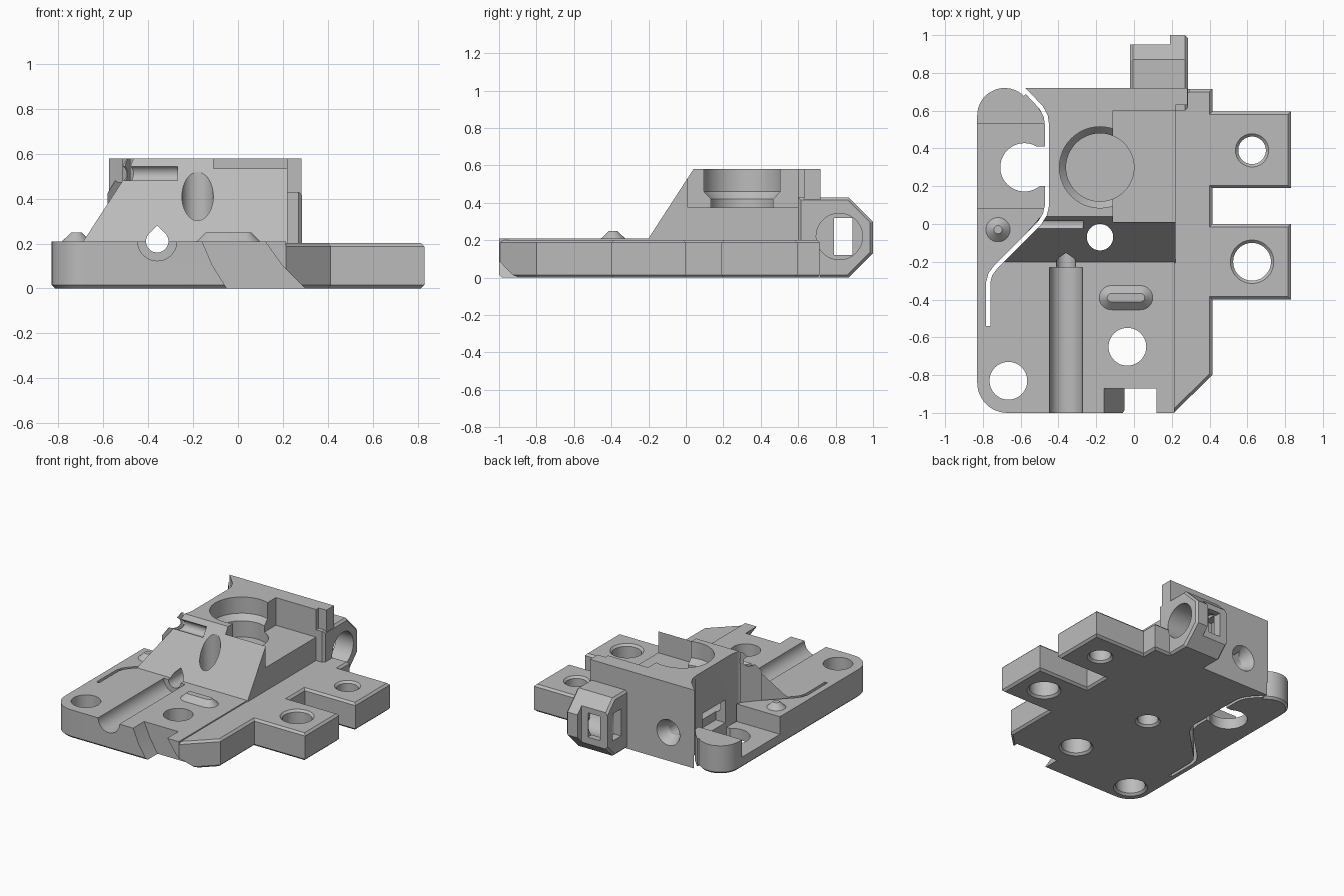
import bpy
import bmesh
import math
from mathutils import Vector

cube = bpy.data.objects.get("Cube")
if cube:
    bpy.data.objects.remove(cube)

grey = bpy.data.materials.new("light grey")
grey.use_nodes = True
grey.diffuse_color = (0.5, 0.5, 0.5, 1)
grey.node_tree.nodes["Principled BSDF"].inputs["Base Color"].default_value = (0.5, 0.5, 0.5, 1)


def place(u, v, w, axis):
    return {"x": (w, u, v), "y": (u, w, v), "z": (u, v, w)}[axis]


def loft(name, rings, bevel_ends=(), bevel=0.015):
    """Skin equal rings of points and cap both ends; optionally chamfer the caps."""
    bm = bmesh.new()
    loops = [[bm.verts.new(p) for p in ring] for ring in rings]
    n = len(loops[0])
    for a, b in zip(loops, loops[1:]):
        for i in range(n):
            bm.faces.new((a[i], a[(i + 1) % n], b[(i + 1) % n], b[i]))
    caps = [bm.faces.new(loops[0]), bm.faces.new(loops[-1])]
    bmesh.ops.recalc_face_normals(bm, faces=bm.faces[:])
    edges = {e for k in bevel_ends for e in caps[k].edges}
    if edges:
        bmesh.ops.bevel(bm, geom=list(edges), offset=bevel, segments=1, affect='EDGES')
    mesh = bpy.data.meshes.new(name)
    bm.to_mesh(mesh)
    bm.free()
    mesh.materials.append(grey)
    obj = bpy.data.objects.new(name, mesh)
    bpy.context.collection.objects.link(obj)
    return obj


def prism(name, pts, axis, lo, hi, **kw):
    return loft(name, [[place(u, v, w, axis) for u, v in pts] for w in (lo, hi)], **kw)


def arc(cx, cy, r, start, end, steps):
    angles = [math.radians(start + (end - start) * i / steps) for i in range(steps + 1)]
    return [(cx + r * math.cos(a), cy + r * math.sin(a)) for a in angles]


def lathe(name, cu, cv, profile, axis):
    """Stack circles given as (radius, position along the axis)."""
    return loft(name, [[place(u, v, w, axis) for u, v in arc(cu, cv, r, 0, 360, 48)[:-1]]
                       for r, w in profile])


def box(name, x, y, z):
    return prism(name, [(x[0], y[0]), (x[1], y[0]), (x[1], y[1]), (x[0], y[1])], "z", *z)


def combine(target, tool, operation):
    mod = target.modifiers.new("combine", 'BOOLEAN')
    mod.operation = operation
    mod.solver = 'EXACT'
    mod.object = tool
    graph = bpy.context.evaluated_depsgraph_get()
    graph.update()
    mesh = bpy.data.meshes.new_from_object(target.evaluated_get(graph))
    target.modifiers.clear()
    target.data = mesh
    bpy.data.objects.remove(tool)


def ribbon(name, path, half, lo, hi):
    """Constant-width wall following a plan path."""
    pts = [Vector(p) for p in path]
    left, right = [], []
    for i, p in enumerate(pts):
        d0 = (p - pts[i - 1]).normalized() if i else (pts[1] - p).normalized()
        d1 = (pts[i + 1] - p).normalized() if i < len(pts) - 1 else d0
        d = (d0 + d1).normalized()
        side = Vector((-d.y, d.x)) * half / d.dot(d0)
        left.append(tuple(p + side))
        right.append(tuple(p - side))
    return prism(name, left + right[::-1], "z", lo, hi)


# Base plate with rounded front corner and rear lobe
outline = (arc(-0.67, -0.84, 0.16, 180, 270, 12) + [(0.215, -1), (0.215, 0.715), (-0.55, 0.715)]
           + arc(-0.685, 0.575, 0.145, 45, 180, 16))
body = prism("mounting_body", outline, "z", 0, 0.21, bevel_ends=(0,))

# Right strip with its two tabs
strip = [(0.1, -1), (0.21, -1), (0.415, -0.8), (0.415, -0.4), (0.83, -0.4), (0.83, 0),
         (0.415, 0), (0.415, 0.19), (0.83, 0.19), (0.83, 0.595), (0.415, 0.595),
         (0.415, 0.715), (0.1, 0.715)]
combine(body, prism("tab_strip", strip, "z", 0, 0.202, bevel_ends=(0, 1)), 'UNION')

# Raised block with sloping front
plan = [(-0.575, 0.72), (-0.46, 0.54), (-0.46, 0.08), (-0.77, -0.28), (0.22, -0.28),
        (0.22, 0.63), (0.283, 0.63), (0.283, 0.72)]
block = prism("raised_block", plan, "z", 0.1, 0.58)
slope = [(-0.239, 0.15), (0.118, 0.7), (-0.6, 0.7), (-0.6, 0.15)]
combine(block, prism("slope_cutter", slope, "x", -1, 1), 'DIFFERENCE')
combine(body, block, 'UNION')
rear = [(-0.57, 0.72), (0.283, 0.72), (0.283, 0.65), (-0.53, 0.65)]
combine(body, prism("rear_wall", rear, "z", 0, 0.3), 'UNION')

# Rear bracket
side = [(0.6, 0), (0.87, 0), (1, 0.13), (1, 0.3), (0.87, 0.43), (0.6, 0.43)]
bracket = prism("rear_bracket", side, "x", -0.02, 0.285, bevel_ends=(0, 1))
combine(bracket, box("bracket_step", (-0.1, 0.19), (0.95, 1.1), (-0.1, 0.6)), 'DIFFERENCE')
combine(body, bracket, 'UNION')

# Pocket and stepped round bore
cutters = [
    box("pocket", (-0.11, 0.3), (0.01, 0.6), (0.375, 0.7)),
    lathe("bore", -0.18, 0.3, [(0.18, 0.3), (0.18, 0.42), (0.215, 0.46), (0.215, 0.7)], "z"),
]

# Vertical holes, chamfered underneath: x, y, radius
for x, y, r in [(-0.665, -0.83, 0.1), (-0.035, -0.65, 0.1), (-0.18, -0.07, 0.07),
                (0.625, -0.2, 0.1), (0.625, 0.39, 0.073)]:
    profile = [(r + 0.03, -0.015), (r, 0.015), (r, 0.8)]
    if x > 0.3:
        profile[2:] = [(r, 0.187), (r + 0.03, 0.217)]
    cutters.append(lathe("hole", x, y, profile, "z"))

# Long front groove, teardrop passage and rear countersink
teardrop = arc(-0.36, 0.21, 0.05, 135, 405, 36) + [(-0.36, 0.281)]
cutters += [
    lathe("groove", -0.36, 0.21, [(0.087, -1.1), (0.087, -0.23)], "y"),
    prism("passage", teardrop, "y", -0.3, 0.8),
    lathe("countersink", -0.36, 0.21, [(0.05, 0.64), (0.1, 0.73)], "y"),
    lathe("cross_groove", 0.0, 0.51, [(0.038, -0.6), (0.038, -0.27)], "x"),
]

# Slanted front notch
notch = [(-0.17, 0.23), (-0.16, 0.21), (-0.115, 0.105), (-0.05, 0), (-0.03, -0.03),
         (0.33, -0.03), (0.3, 0), (0.195, 0.105), (0.12, 0.21), (0.11, 0.23)]
cutters.append(prism("front_notch", notch, "y", -1.1, -0.87))

# Springy arm: slit, lowered seat, open round hole and hidden side slot
path = [(-0.63, 0.75), (-0.56, 0.69), (-0.49, 0.615), (-0.467, 0.57), (-0.46, 0.52),
        (-0.46, 0.1), (-0.472, 0.05), (-0.5, 0.005), (-0.73, -0.225), (-0.76, -0.265),
        (-0.772, -0.31), (-0.772, -0.54)]
cutters += [
    ribbon("slit", path, 0.011, -0.1, 0.8),
    box("arm_seat", (-0.9, -0.465), (0.085, 0.53), (0.08, 0.4)),
    lathe("arm_hole", -0.58, 0.3, [(0.128, -0.1), (0.128, 0.3)], "z"),
    box("arm_opening", (-0.56, -0.462), (0.2, 0.41), (-0.1, 0.3)),
    box("side_slot", (-0.465, -0.37), (0.18, 0.45), (0.1, 0.27)),
]

# Bracket openings
cutters += [
    lathe("bracket_bore", 0.82, 0.22, [(0.124, 0.04), (0.124, 0.29)], "x"),
    box("bracket_window", (0.04, 0.14), (0.85, 1.1), (0.13, 0.31)),
    box("bracket_slot", (-0.1, 0.1), (0.79, 0.89), (0.12, 0.32)),
]
for cutter in cutters:
    combine(body, cutter, 'DIFFERENCE')


# Raised oval and small cone on the plate
def oval(r, z):
    return [(x, y, z) for x, y in arc(0.035, -0.39, r, -90, 90, 14)
            + arc(-0.12, -0.39, r, 90, 270, 14)]


bump = loft("oval_bump", [oval(0.064, 0.2), oval(0.064, 0.21), oval(0.022, 0.25)])
stud = lathe("cone_stud", -0.72, -0.03, [(0.064, 0.2), (0.064, 0.21), (0.022, 0.25)], "z")

# Smooth the curved walls, keep the corners crisp
for obj in (body, bump, stud):
    bpy.ops.object.select_all(action='DESELECT')
    obj.select_set(True)
    bpy.context.view_layer.objects.active = obj
    bpy.ops.object.shade_smooth_by_angle(angle=math.radians(18))
